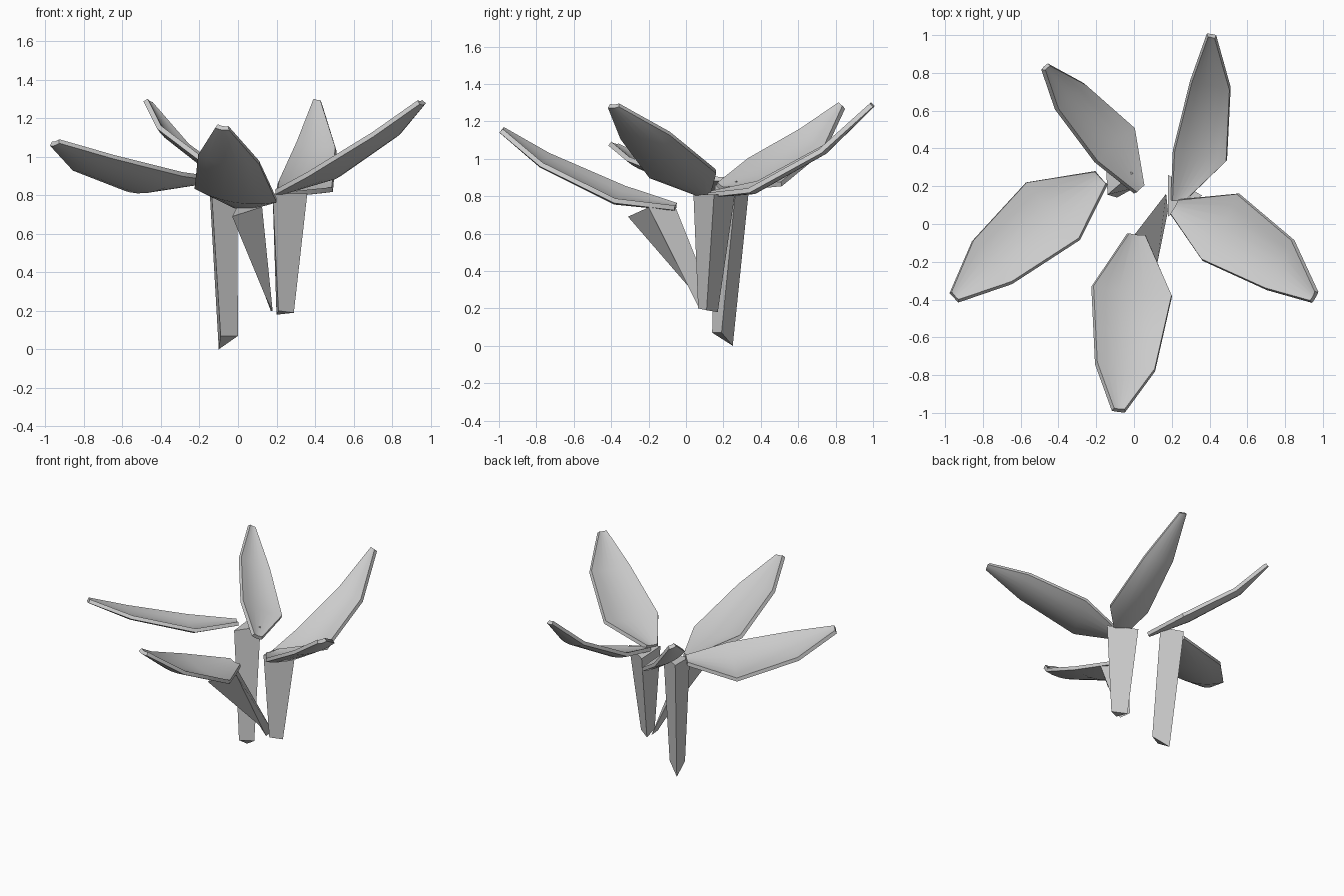
import bpy, bmesh
from mathutils import Vector as V

if "Cube" in bpy.data.objects:
    bpy.data.objects.remove(bpy.data.objects["Cube"])


def make_object(name, verts, faces):
    mesh = bpy.data.meshes.new(name)
    mesh.from_pydata([tuple(v) for v in verts], [], faces)
    bm = bmesh.new()
    bm.from_mesh(mesh)
    bmesh.ops.recalc_face_normals(bm, faces=bm.faces)
    bm.to_mesh(mesh)
    bm.free()
    ob = bpy.data.objects.new(name, mesh)
    bpy.context.collection.objects.link(ob)
    return ob


WIDTHS = (0.22, 1.0, 0.74, 0.15)   # relative leaf width, base to tip
COLS = 6                           # strips across a leaf


def leaf(name, spine, across):
    """Cupped blade: spine runs between the rims, across spans the widest part."""
    spine, across = [V(p) for p in spine], V(across)
    up = across.cross(spine[3] - spine[0]).normalized()
    if up.z < 0:
        up = -up
    verts, faces = [], []
    for p, w in zip(spine, WIDTHS):
        for i in range(COLS + 1):
            u = 2 * i / COLS - 1
            cup = 0.09 * across.length * w * (1 - u * u)
            verts.append(p + across * (w * u / 2) - up * cup)
    n = COLS + 1
    for r in range(len(spine) - 1):
        for i in range(COLS):
            a = r * n + i
            faces.append((a, a + 1, a + 1 + n, a + n))
    ob = make_object(name, verts, faces)
    mod = ob.modifiers.new("thickness", "SOLIDIFY")
    mod.thickness = 0.026
    mod.offset = 0
    bpy.ops.object.select_all(action='DESELECT')
    ob.select_set(True)
    bpy.context.view_layer.objects.active = ob
    bpy.ops.object.modifier_apply(modifier=mod.name)
    bpy.ops.object.shade_smooth_by_angle(angle=0.7)


def stem(name, bottom, top):
    """Three-sided tapered stalk, wider at the top."""
    faces = [(0, 1, 2), (3, 4, 5)]
    faces += [(i, (i + 1) % 3, (i + 1) % 3 + 3, i + 3) for i in range(3)]
    make_object(name, bottom + top, faces)


# Leaves, fanned around the centre
leaf("front_leaf",
     [(.015, -.055, .745), (-.01, -.355, .81), (-.045, -.755, .995), (-.08, -.985, 1.155)],
     (.42, -.05, -.07))
leaf("right_leaf",
     [(.215, .09, .82), (.455, -.015, .92), (.77, -.215, 1.125), (.952, -.385, 1.285)],
     (.19, .35, .025))
leaf("left_leaf",
     [(-.175, .245, .88), (-.43, .07, .87), (-.75, -.2, .97), (-.95, -.385, 1.075)],
     (.28, -.30, .08))
leaf("back_right_leaf",
     [(.23, .12, .81), (.35, .36, .85), (.405, .735, 1.055), (.41, .995, 1.29)],
     (.28, -.05, -.04))
leaf("back_left_leaf",
     [(.03, .185, .85), (-.1, .42, .93), (-.335, .675, 1.105), (-.465, .83, 1.285)],
     (.20, .18, -.13))

# Stalks
stem("left_stem",
     [(-.10, .25, 0), (0, .19, .07), (-.09, .14, .07)],
     [(-.15, .34, .87), (-.005, .27, .88), (-.14, .155, .86)])
stem("right_stem",
     [(.20, .17, .18), (.21, .065, .20), (.29, .11, .19)],
     [(.18, .26, .80), (.18, .04, .81), (.36, .15, .81)])
stem("front_stem",
     [(.18, .07, .20), (.14, .045, .28), (.17, .16, .20)],
     [(.125, -.20, .74), (-.03, -.31, .69), (0, -.06, .75)])
